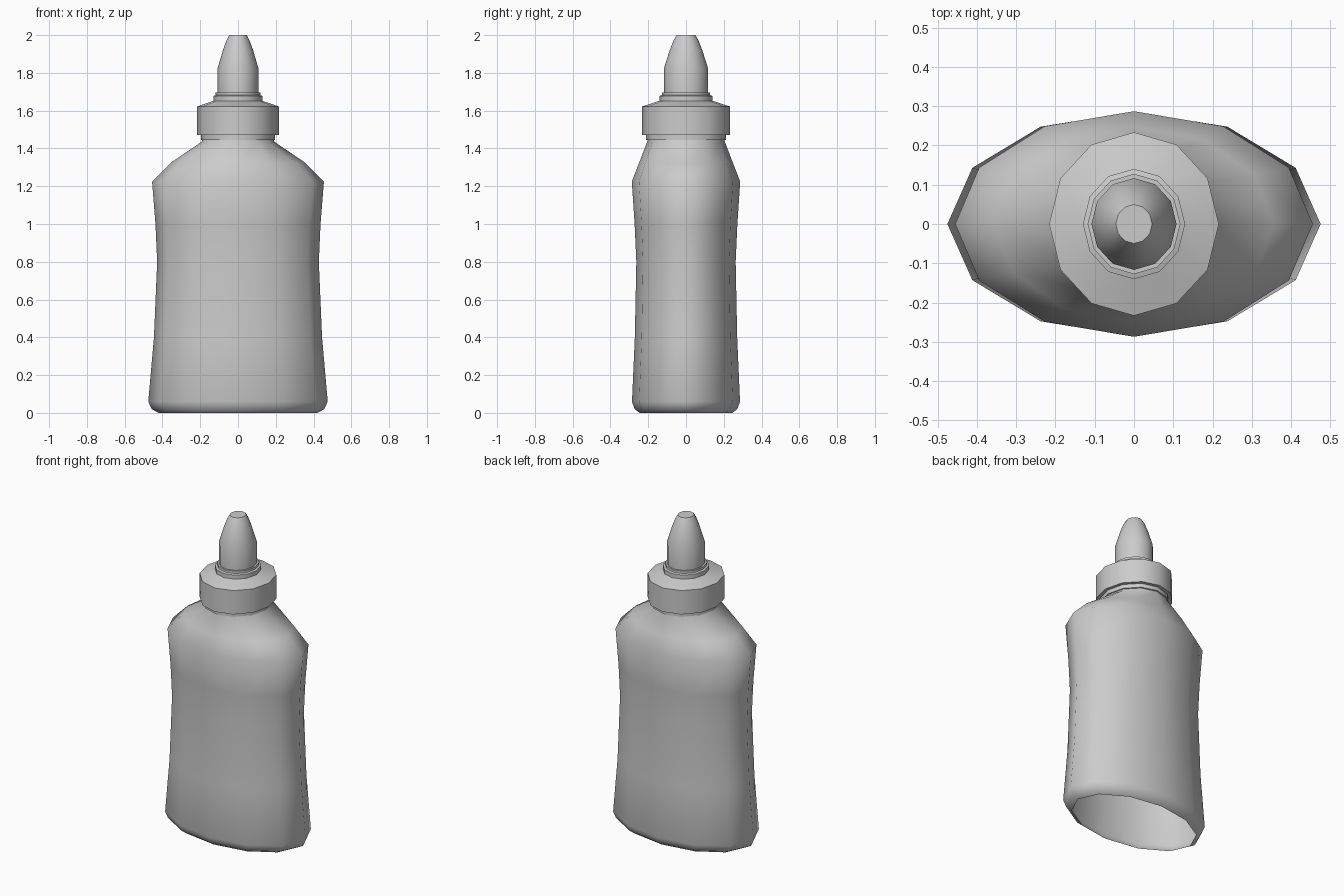
import bpy, bmesh, math

if "Cube" in bpy.data.objects:
    bpy.data.objects.remove(bpy.data.objects["Cube"])

SIDES = 12


def oval_lathe(name, rings, angle, close_top=False):
    """Skin a stack of 12-sided oval rings given as (x radius, y radius, z)."""
    bm = bmesh.new()
    loops = []
    for rx, ry, z in rings:
        loops.append([bm.verts.new((rx * math.cos(math.tau * i / SIDES),
                                    ry * math.sin(math.tau * i / SIDES), z))
                      for i in range(SIDES)])
    for a, b in zip(loops, loops[1:]):
        for i in range(SIDES):
            j = (i + 1) % SIDES
            bm.faces.new((a[i], a[j], b[j], b[i]))
    if close_top:
        bm.faces.new(loops[-1])
    mesh = bpy.data.meshes.new(name)
    bm.to_mesh(mesh)
    bm.free()
    obj = bpy.data.objects.new(name, mesh)
    bpy.context.collection.objects.link(obj)
    bpy.ops.object.select_all(action='DESELECT')
    obj.select_set(True)
    bpy.context.view_layer.objects.active = obj
    bpy.ops.object.shade_smooth_by_angle(angle=math.radians(angle))
    return obj


def scaled(profile, ratio=1.08):
    """Turn (radius, z) points into slightly oval rings."""
    return [(r, r * ratio, z) for r, z in profile]


# Waisted oval bottle, open underneath, with shoulders and neck
oval_lathe("bottle_body", [
    (0.42, 0.245, 0.0), (0.457, 0.272, 0.02), (0.475, 0.286, 0.06),
    (0.445, 0.271, 0.40), (0.428, 0.263, 0.80), (0.437, 0.272, 1.00),
    (0.455, 0.287, 1.225), (0.355, 0.248, 1.325), (0.19, 0.205, 1.437),
    (0.19, 0.205, 1.48)], 60)

# Collar ring just under the cap
oval_lathe("neck_collar", scaled([
    (0.185, 1.442), (0.196, 1.446), (0.196, 1.475)]), 40)

# Screw cap with sloped top
oval_lathe("screw_cap", scaled([
    (0.18, 1.471), (0.216, 1.471), (0.216, 1.622), (0.13, 1.652)]), 40)

# Stepped flange and tapered nozzle
oval_lathe("nozzle", scaled([
    (0.13, 1.652), (0.13, 1.678), (0.118, 1.682), (0.118, 1.697),
    (0.108, 1.697), (0.108, 1.825), (0.08, 1.92), (0.062, 1.97),
    (0.046, 2.0)]), 40, close_top=True)
